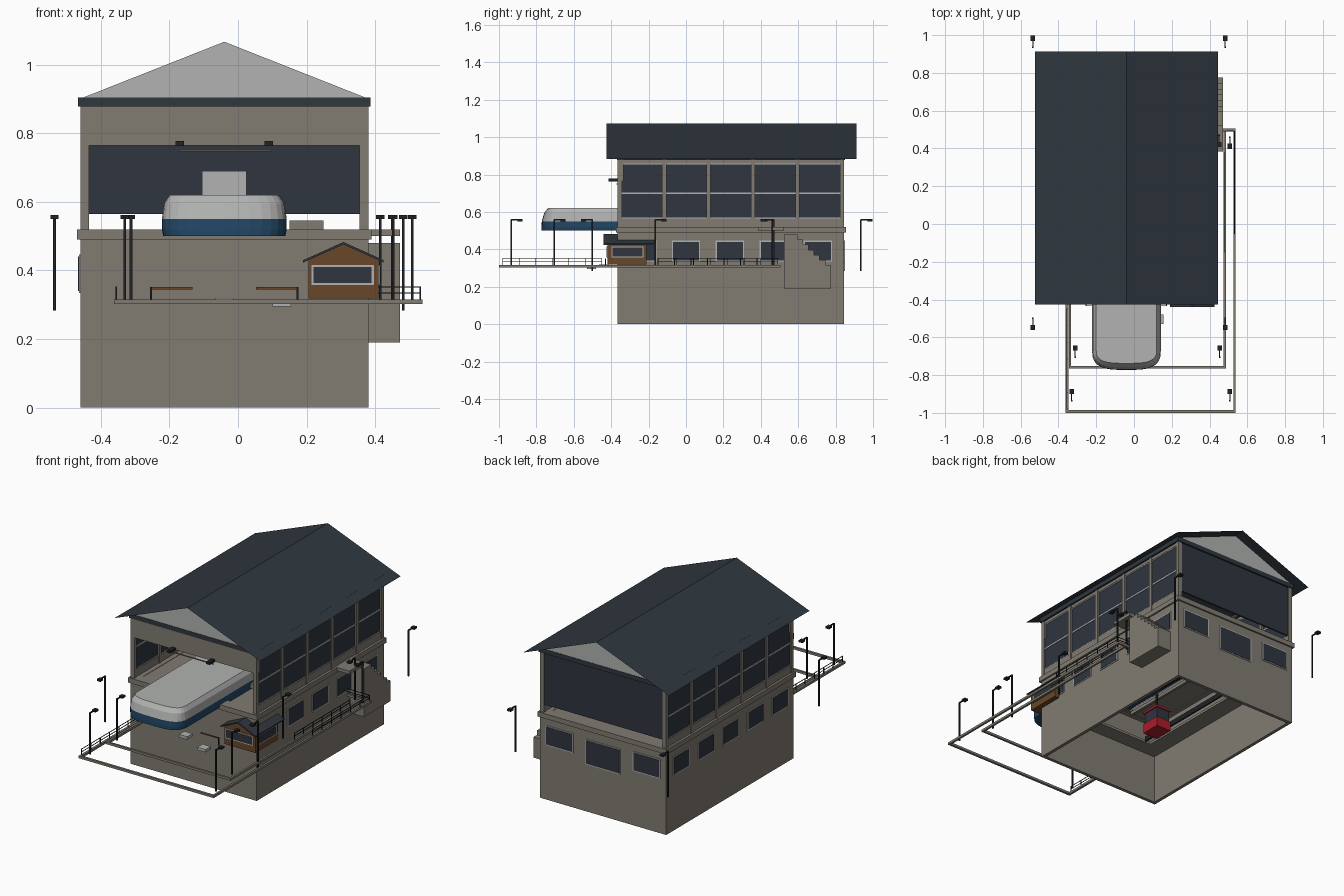
import bpy, bmesh, math

if "Cube" in bpy.data.objects:
    bpy.data.objects.remove(bpy.data.objects["Cube"])


def material(name, r, g, b):
    m = bpy.data.materials.new(name)
    m.use_nodes = True
    m.diffuse_color = (r, g, b, 1)
    m.node_tree.nodes["Principled BSDF"].inputs["Base Color"].default_value = (r, g, b, 1)
    return m


concrete = material("warm grey concrete", .22, .20, .17)
slate = material("dark slate", .028, .038, .049)
glass = material("dark glass", .028, .036, .05)
pale = material("pale grey", .44, .45, .44)
wood = material("brown wood", .14, .062, .022)
blue = material("deep blue", .016, .062, .13)
black = material("black metal", .014, .016, .019)
red = material("cabin red", .4, .012, .025)


def finish(name, bm, *mats):
    me = bpy.data.meshes.new(name)
    bm.to_mesh(me)
    bm.free()
    ob = bpy.data.objects.new(name, me)
    for m in mats:
        me.materials.append(m)
    bpy.context.collection.objects.link(ob)
    return ob


def boxes(name, mat, items):
    """One object of boxes, each given as x0, x1, y0, y1, z0, z1."""
    bm = bmesh.new()
    for x0, x1, y0, y1, z0, z1 in items:
        verts = bmesh.ops.create_cube(bm, size=1)["verts"]
        for v in verts:
            v.co.x = x1 if v.co.x > 0 else x0
            v.co.y = y1 if v.co.y > 0 else y0
            v.co.z = z1 if v.co.z > 0 else z0
    return finish(name, bm, mat)


def prism(name, mat, profile, axis, a, b):
    """Extrude a 2D profile (with z) along the x or y axis."""
    bm = bmesh.new()
    place = (lambda u, w: (a, u, w)) if axis == "x" else (lambda u, w: (u, a, w))
    face = bm.faces.new([bm.verts.new(place(*p)) for p in profile])
    ext = bmesh.ops.extrude_face_region(bm, geom=[face])["geom"]
    move = (b - a, 0, 0) if axis == "x" else (0, b - a, 0)
    bmesh.ops.translate(bm, vec=move, verts=[g for g in ext if isinstance(g, bmesh.types.BMVert)])
    bmesh.ops.recalc_face_normals(bm, faces=bm.faces)
    return finish(name, bm, mat)


def ring(x0, x1, y0, y1, z0, z1, t):
    """Four bars around a rectangle."""
    return [(x0, x0 + t, y0, y1, z0, z1), (x1 - t, x1, y0, y1, z0, z1),
            (x0, x1, y0, y0 + t, z0, z1), (x0, x1, y1 - t, y1, z0, z1)]


L, R, F, B = -.46, .38, -.365, .845
MID = (L + R) / 2

# Base shell, open underneath, with decks that leave a shaft in the middle
boxes("base_walls", concrete, ring(L, R, F, B, 0, .5, .02))
boxes("ledge", concrete, ring(L - .01, R + .01, F - .01, B + .01, .49, .52, .06))


def deck(name, z0, z1, hx0, hx1, hy0, hy1):
    boxes(name, concrete, [(L + .01, hx0, F + .01, B - .01, z0, z1), (hx1, R - .01, F + .01, B - .01, z0, z1),
                           (hx0, hx1, F + .01, hy0, z0, z1), (hx0, hx1, hy1, B - .01, z0, z1)])


deck("lower_deck", .295, .31, -.33, .25, -.25, .6)
deck("hall_floor", .495, .518, -.24, .16, -.3, .5)

# Base windows
frames, panes = [], []


def window(axis, at, side, c, w, z0, z1):
    for grow, depth, out in ((.006, .004, frames), (0, .006, panes)):
        u0, u1 = c - w / 2 - grow, c + w / 2 + grow
        d0, d1 = sorted((at - side * .002, at + side * depth))
        span = (d0, d1, u0, u1) if axis == "x" else (u0, u1, d0, d1)
        out.append(span + (z0 - grow, z1 + grow))


for i in range(5):
    y = .705 - i * .235
    window("x", L, -1, y, .14, .34, .44)
    window("x", R, 1, y, .14, .34, .44)
for x, w, z0, z1 in ((.25, .17, .335, .44), (-.04, .22, .29, .43), (-.33, .17, .335, .44)):
    window("y", B, 1, x, w, z0, z1)
# Kiosk windows
window("y", -.42, -1, .305, .17, .363, .41)
window("x", .41, 1, -.312, .16, .363, .41)
boxes("window_frames", pale, frames)
boxes("window_panes", glass, panes)

# Upper hall: pillars, sills, glazing, front fascia
pillars, sills, glazing, rails, heads = [], [], [], [], []
for x0, x1 in ((L, L + .025), (R - .025, R)):
    for i in range(6):
        y = F + i * (B - F - .022) / 5
        pillars.append((x0, x1, y, y + .022, .51, .885))
    sills.append((x0 + .004, x1 - .004, F, B, .51, .565))
    heads.append((x0 + .004, x1 - .004, F, B, .86, .885))
    glazing.append((x0 + .009, x1 - .009, F + .01, B - .01, .56, .865))
    for z in (.565, .7, .858):
        rails.append((x0 + .006, x1 - .006, F + .01, B - .01, z - .004, z + .004))
boxes("hall_pillars", concrete, pillars)
boxes("hall_sills", concrete, sills + heads)
boxes("side_glazing", glass, glazing)
boxes("glazing_rails", pale, rails)
boxes("rear_glazing", glass, [(L + .025, R - .025, B - .015, B - .005, .565, .88)])
boxes("front_fascia", concrete, [(L, R, F, F + .03, .765, .885)])

# Roof: top plate, pale gables and two thin slopes
boxes("top_plate", slate, ring(L - .007, R + .007, F - .005, B + .005, .878, .905, .04))
for name, y in (("front_gable", F - .003), ("rear_gable", B - .007)):
    prism(name, pale, [(L + .005, .903), (R - .005, .903), (MID, 1.067)], "y", y, y + .01)
bm = bmesh.new()
rows = [[bm.verts.new((x, y, z)) for x, z in ((-.525, .882), (MID, 1.072), (.445, .882))] for y in (-.425, .912)]
for i in (0, 1):
    bm.faces.new((rows[0][i], rows[0][i + 1], rows[1][i + 1], rows[1][i]))
finish("roof_slopes", bm, slate)

# Drive housing: rounded nose outline lofted upward, blue skirt below
bm = bmesh.new()
levels = [(.5, .004, 0), (.52, 0, 0), (.55, 0, .002), (.595, .006, .015), (.62, .022, .035)]
loops = []
for z, inset, back in levels:
    half, loop = .182 - inset, []
    loop.append(bm.verts.new((MID - half, .4, z)))
    for i in range(15):
        a = math.pi * i / 14
        c, s = math.cos(a), math.sin(a)
        x = -half * math.copysign(abs(c) ** .6, c)
        loop.append(bm.verts.new((MID + x, -.67 - (.103 - back) * s ** .75 if s > .001 else -.67, z)))
    loop.append(bm.verts.new((MID + half, .4, z)))
    loops.append(loop)
for lo, hi in zip(loops, loops[1:]):
    for i in range(len(lo)):
        j = (i + 1) % len(lo)
        bm.faces.new((lo[i], lo[j], hi[j], hi[i]))
bm.faces.new(loops[0])
bm.faces.new(loops[-1])
bmesh.ops.recalc_face_normals(bm, faces=bm.faces)
for f in bm.faces:
    f.material_index = 1 if f.calc_center_median().z < .548 else 0
finish("drive_housing", bm, pale, blue)
boxes("housing_top_unit", pale, [(-.105, .025, .05, .35, .618, .69)])
boxes("hall_platform", concrete, [(.15, .25, -.1, .5, .515, .545)])

# Cabin and machinery in the shaft
boxes("cabin_body", red, [(-.27, -.17, -.12, 0, .25, .31), (-.27, -.17, -.12, 0, .375, .39)])
boxes("cabin_glass", glass, [(-.264, -.176, -.114, -.006, .31, .375)])
boxes("cabin_hanger", black, [(-.225, -.215, -.065, -.055, .39, .5)])
boxes("shaft_machinery", black, [(-.12, .04, .1, .3, .42, .5), (-.3, -.29, -.25, .6, .3, .33),
                                 (.2, .21, -.25, .6, .3, .33), (-.02, .1, -.15, 0, .44, .5)])
boxes("shaft_rails", concrete, [(x, x + .015, -.3, .55, .47, .49) for x in (-.24, -.16, .07, .15)])

# Terrace kerbs
boxes("terrace_kerbs", concrete, [
    (-.362, -.348, -1, F, .302, .316), (-.362, .538, -1, -.986, .302, .316),
    (.526, .538, -1, .505, .302, .316), (R, .538, .493, .505, .302, .316),
    (-.345, -.333, -.765, F, .302, .316), (-.345, .486, -.765, -.753, .302, .316),
    (.474, .486, -.765, .5, .302, .316)])

# Railings along the terrace
bars = []
for x, y0, y1 in ((-.355, -.98, -.45), (.532, -.05, .49), (.48, -.15, .38)):
    for z in (.333, .35):
        bars.append((x - .0015, x + .0015, y0, y1, z, z + .003))
    for i in range(7):
        y = y0 + (y1 - y0) * i / 6
        bars.append((x - .002, x + .002, y - .002, y + .002, .31, .353))
bars += [(R, .532, .488, .491, z, z + .003) for z in (.333, .35)]
boxes("terrace_railings", black, bars)

# Outside stair and landing
profile = [(.525, .19), (.775, .19), (.775, .315)]
for i in range(7):
    y, z = .775 - i * .03, .315 + i * .0275
    profile += [(y - .03, z), (y - .03, z + .0275)] if i < 6 else [(.525, z)]
prism("outside_stair", concrete, profile, "x", R, .472)
boxes("stair_landing", concrete, [(R, .472, .385, .525, .5, .52)])

# Kiosk
prism("kiosk_body", wood, [(.205, .318), (.41, .318), (.41, .432), (.3075, .476), (.205, .432)], "y", -.42, -.21)
prism("kiosk_roof", slate, [(.19, .423), (.3075, .476), (.425, .423), (.425, .43), (.3075, .483), (.19, .43)],
      "y", -.44, -.165)

# Barriers and mounting pads in front of the base
boxes("barrier_posts", black, [(x, x + .006, -.433, -.427, .305, .352) for x in (-.257, .17)])
boxes("barrier_arms", wood, [(x, x + .122, -.432, -.428, .345, .352) for x in (-.255, .052)])
boxes("mounting_pads", pale, [(-.067, -.013, -.465, -.415, .302, .32), (.1, .155, -.53, -.48, .295, .312)])

# Fascia floodlights on a bar
boxes("floodlights", black, [(x - .012, x + .012, -.415, F, .763, .778) for x in (-.17, .09)])
boxes("floodlight_bar", concrete, [(-.17, .095, -.372, -.366, .747, .752)])

# Lamp posts: x, y, arm direction, foot height
lamps = [(x, -.935, 1, .31) for x in (-.33, .508)]
lamps += [(x, -.705, 1, .31) for x in (-.312, .453)]
lamps += [(x, y, s, .283) for x in (-.535, .482) for y, s in ((-.5, -1), (.935, 1))]
lamps += [(.415, -.165, 1, .31), (.508, .46, -1, .31), (.45, .47, -1, .31)]
parts = []
for x, y, s, z in lamps:
    parts.append((x - .004, x + .004, y - .004, y + .004, z, .56))
    for a, b, h, z0 in ((0, .05, .003, .555), (.035, .062, .012, .55)):
        y0, y1 = sorted((y + s * a, y + s * b))
        parts.append((x - h, x + h, y0, y1, z0, .562))
boxes("lamp_posts", black, parts)
